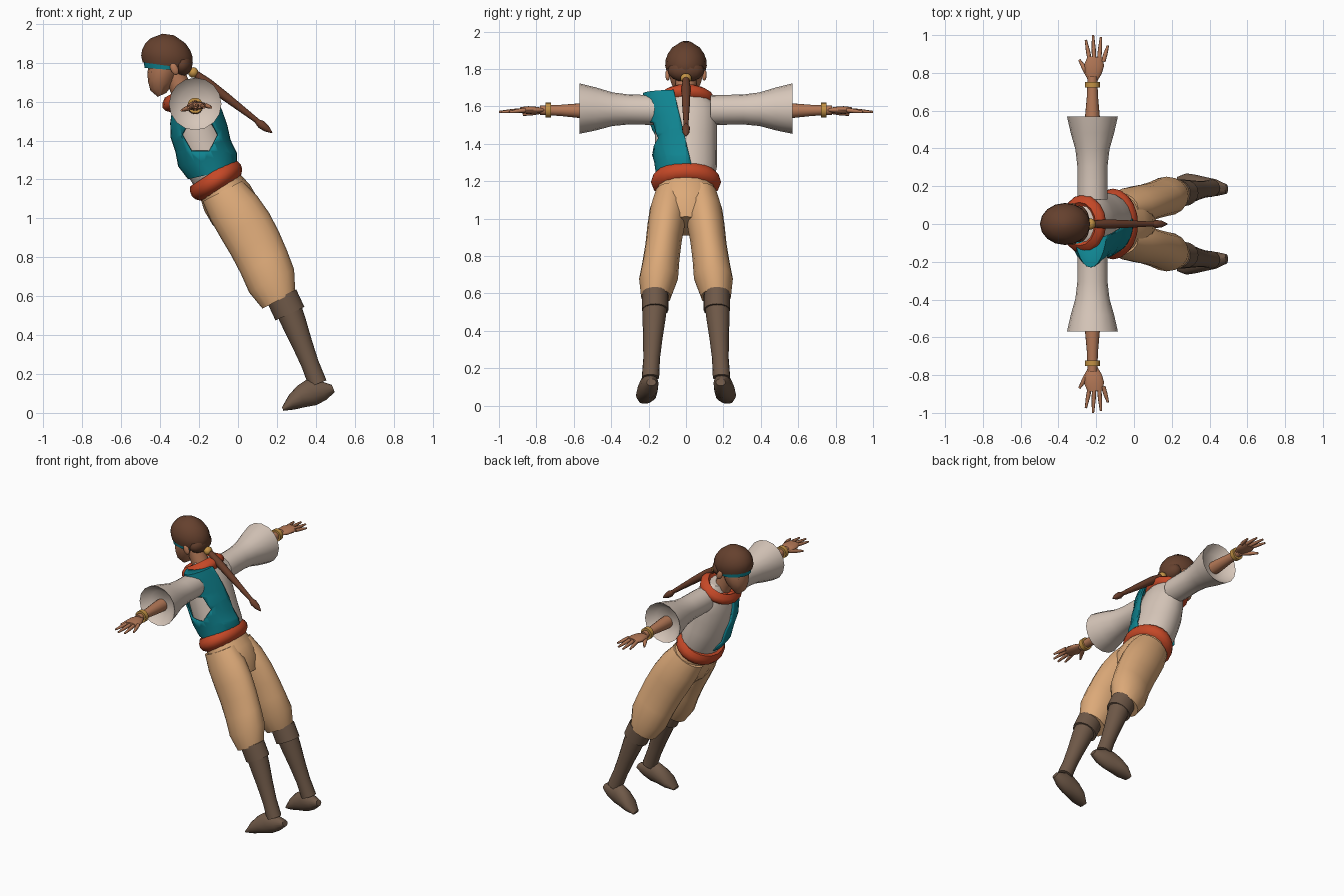
import bpy, bmesh
from math import sin, cos, pi, radians
from mathutils import Vector, Matrix

cube = bpy.data.objects.get("Cube")
if cube:
    bpy.data.objects.remove(cube, do_unlink=True)


def material(name, *rgb):
    mat = bpy.data.materials.new(name)
    mat.use_nodes = True
    mat.diffuse_color = (*rgb, 1)
    shader = mat.node_tree.nodes["Principled BSDF"]
    shader.inputs["Base Color"].default_value = (*rgb, 1)
    return mat


teal = material("teal cloth", .005, .23, .28)
red = material("orange red cloth", .56, .065, .02)
tan = material("tan cloth", .72, .4, .19)
white = material("off white cloth", .68, .57, .49)
skin = material("skin", .46, .19, .095)
leather = material("brown leather", .16, .1, .065)
hair_brown = material("brown hair", .13, .052, .027)
braid_brown = material("reddish brown braid", .15, .05, .025)
gold = material("gold", .55, .29, .06)
dark = material("dark eyes", .02, .01, .01)


def finish(name, mat, bm):
    bmesh.ops.recalc_face_normals(bm, faces=bm.faces)
    mesh = bpy.data.meshes.new(name)
    bm.to_mesh(mesh)
    bm.free()
    mesh.materials.append(mat)
    obj = bpy.data.objects.new(name, mesh)
    bpy.context.collection.objects.link(obj)
    bpy.ops.object.select_all(action="DESELECT")
    obj.select_set(True)
    bpy.context.view_layer.objects.active = obj
    bpy.ops.object.shade_smooth_by_angle(angle=radians(50))
    return obj


def tube(start, end, depths, widths=1, bend=0, tilt=None, sides=16, hollow=0):
    """Evenly spaced elliptical rings from start to end, square to that line
    unless a tilt is given. Widths are a list, or a ratio of the depths."""
    bm = bmesh.new()
    start, end = Vector(start), Vector(end)
    axis = (end - start).normalized()
    across = Vector((0, 0, 1)) if abs(axis.y) > .7 else Vector((0, 1, 0))
    deep = across.cross(axis).normalized()
    if tilt is not None:
        deep = Vector((cos(radians(tilt)), 0, sin(radians(tilt))))
    if not isinstance(widths, tuple):
        widths = [depth * widths for depth in depths]
    loops = []
    for k, (depth, width) in enumerate(zip(depths, widths)):
        t = k / (len(depths) - 1)
        centre = start.lerp(end, t) + deep * bend * sin(pi * t)
        angles = [2 * pi * i / sides for i in range(sides)]
        loops.append([bm.verts.new(centre + deep * depth * cos(a) + across * width * sin(a))
                      for a in angles])
    for low, high in zip(loops, loops[1:]):
        for i in range(sides):
            j = (i + 1) % sides
            bm.faces.new((low[i], low[j], high[j], high[i]))
    bm.faces.new(loops[0])
    cap = bm.faces.new(loops[-1])
    if hollow:
        bmesh.ops.recalc_face_normals(bm, faces=bm.faces)
        bmesh.ops.inset_region(bm, faces=[cap], thickness=hollow, depth=-hollow)
    return bm


def limb(name, mat, *shape, **options):
    return finish(name, mat, tube(*shape, **options))


def ball(name, mat, place, size, tilt=0):
    bm = bmesh.new()
    bmesh.ops.create_uvsphere(bm, u_segments=14, v_segments=8, radius=1)
    turn = Matrix.Rotation(radians(-tilt), 4, "Y")
    bmesh.ops.transform(bm, verts=bm.verts,
                        matrix=Matrix.Translation(place) @ turn @ Matrix.Diagonal((*size, 1)))
    return finish(name, mat, bm)


# Shirt
limb("shirt", white, (-.11, 0, 1.2), (-.25, 0, 1.68),
     (.12, .135, .135, .135, .125, .105, .06),
     (.15, .165, .165, .165, .165, .16, .09), bend=-.02, sides=20)

# Vest over the left half only, with an open panel under the arm
vest = tube((-.13, 0, 1.23), (-.23, 0, 1.67),
            (.13, .155, .145, .15, .14, .12, .09),
            (.16, .17, .19, .2, .2, .23, .23), bend=-.02, sides=28)


def slice_vest(point, normal, clear=False):
    bmesh.ops.bisect_plane(vest, geom=vest.verts[:] + vest.edges[:] + vest.faces[:],
                           plane_co=point, plane_no=normal, clear_outer=clear)


slice_vest((0, .01, 1.37), (0, 1, .24), clear=True)
armhole = Vector((-.195, 0, 1.43))
reach = .085
normals = [Vector((sin(k * pi / 3), 0, cos(k * pi / 3))) for k in range(6)]
for normal in normals:
    slice_vest(armhole + normal * reach, normal)


def in_armhole(face):
    middle = face.calc_center_median()
    return middle.y < -.08 and all((middle - armhole).dot(n) < reach for n in normals)


bmesh.ops.delete(vest, geom=[f for f in vest.faces if in_armhole(f)], context="FACES")
thickness = finish("vest", teal, vest).modifiers.new("thickness", "SOLIDIFY")
thickness.thickness = .012

# Sash round the waist and scarf round the neck
limb("waist_sash", red, (-.085, 0, 1.155), (-.137, 0, 1.235),
     (.12, .143, .15, .145, .13), 1.25, sides=20)
limb("scarf", red, (-.25, 0, 1.6), (-.29, 0, 1.67),
     (.11, .13, .135, .125, .1), 1.15, hollow=.03)
ball("scarf_front_fold", red, (-.345, 0, 1.585), (.03, .06, .04), 30)

# Head
limb("neck", skin, (-.265, 0, 1.6), (-.335, 0, 1.76), (.055, .055))
limb("face", skin, (-.39, 0, 1.635), (-.365, 0, 1.845),
     (.025, .073, .093, .105, .1), .9, tilt=25)
limb("nose", skin, (-.44, 0, 1.685), (-.453, 0, 1.75), (.012, .017, .01, .005), sides=8)
limb("headband", teal, (-.367, 0, 1.765), (-.365, 0, 1.8), (.113, .121), .85, tilt=-4)
limb("hair", hair_brown, (-.367, 0, 1.785), (-.358, 0, 1.945),
     (.124, .134, .131, .117, .09, .03), .83, tilt=-8)
ball("nape_hair", hair_brown, (-.29, 0, 1.79), (.057, .098, .06))

# Braid
ball("braid_tie", gold, (-.23, 0, 1.75), (.027, .03, .027))
limb("braid", braid_brown, (-.24, 0, 1.76), (.1, 0, 1.5),
     (.016, .025, .023, .018, .013), sides=10)
limb("braid_tuft", braid_brown, (.09, 0, 1.505), (.175, 0, 1.44),
     (.01, .022, .018, .003), sides=10)

# Seat joining the two trouser legs
limb("trouser_seat", tan, (-.1, 0, 1.18), (.03, 0, .96), (.115, .135, .135, .1), 1.28)

# Paired parts: the model faces -x, so its left is on -y
for side, s in (("left", -1), ("right", 1)):
    def paired(part, mat, start, end, *shape, **options):
        mirror = Vector((1, s, 1))
        limb(f"{side}_{part}", mat, Vector(start) * mirror, Vector(end) * mirror,
             *shape, **options)

    # Legs
    paired("trouser_leg", tan, (-.08, .08, 1.14), (.21, .16, .58),
           (.115, .135, .14, .137, .133, .13, .095),
           (.085, .1, .1, .096, .098, .104, .08), bend=-.025)
    paired("boot_cuff", leather, (.225, .165, .6), (.267, .165, .51), (.082, .082), .86)
    paired("boot_shaft", leather, (.25, .165, .56), (.41, .19, .15),
           (.07, .063, .053, .046, .048), .97)
    paired("boot_foot", leather, (.49, .185, .125), (.23, .22, .02),
           (.02, .055, .07, .058, .04, .01),
           (.025, .045, .05, .055, .055, .03), bend=.025)

    # Arms
    paired("sleeve", white, (-.22, .13, 1.58), (-.22, .57, 1.588),
           (.08, .08, .08, .09, .115, .135), hollow=.05)
    paired("forearm", skin, (-.22, .45, 1.575), (-.22, .78, 1.58), (.042, .04, .03, .025))
    paired("bracelet", gold, (-.22, .722, 1.58), (-.22, .752, 1.58), (.04, .04))
    paired("palm", skin, (-.22, .76, 1.58), (-.205, .885, 1.58), (.026, .045, .052, .04), .4)

    # Fingers fan out from the palm
    tips = {"index": (-.255, .975), "middle": (-.217, 1), "ring": (-.175, .99),
            "little": (-.138, .945)}
    for finger, (tip_x, tip_y) in tips.items():
        knuckle = (-.2 + (tip_x + .2) * .6, .86, 1.58)
        paired(finger + "_finger", skin, knuckle, (tip_x, tip_y, 1.57),
               (.012, .011, .006), sides=8)
    paired("thumb", skin, (-.235, .78, 1.575), (-.29, .87, 1.555), (.016, .014, .006), sides=8)

    # Face details
    ball(side + "_ear", skin, (-.327, s * .098, 1.768), (.02, .013, .033), 25)
    ball(side + "_eye", dark, (-.44, s * .042, 1.753), (.008, .019, .009), 25)
